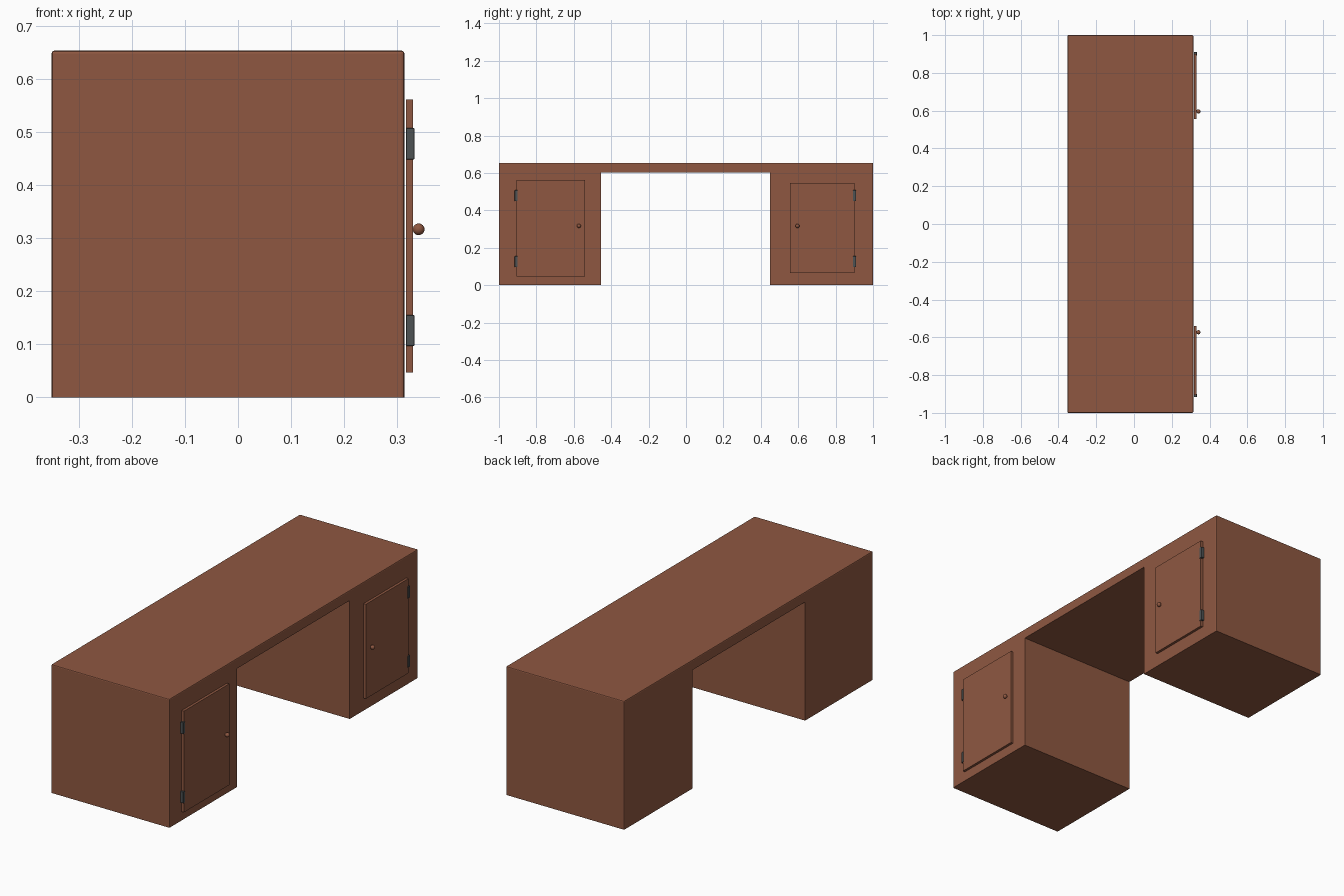
import bpy, bmesh, math
from mathutils import Vector

if "Cube" in bpy.data.objects:
    bpy.data.objects.remove(bpy.data.objects["Cube"])


def material(name, rgb):
    m = bpy.data.materials.new(name)
    m.diffuse_color = (*rgb, 1)
    m.use_nodes = True
    m.node_tree.nodes["Principled BSDF"].inputs["Base Color"].default_value = m.diffuse_color
    return m


wood = material("brown wood", (0.275, 0.097, 0.053))
iron = material("dark grey metal", (0.075, 0.085, 0.088))


def finish(name, bm, mat):
    bmesh.ops.recalc_face_normals(bm, faces=bm.faces[:])
    me = bpy.data.meshes.new(name)
    bm.to_mesh(me)
    bm.free()
    me.materials.append(mat)
    ob = bpy.data.objects.new(name, me)
    bpy.context.collection.objects.link(ob)
    return ob


def box(name, x, y, z, mat, bevel=0.0):
    bm = bmesh.new()
    bmesh.ops.create_cube(bm, size=1)
    for v in bm.verts:
        v.co = Vector([lo + (c + 0.5) * (hi - lo)
                       for c, (lo, hi) in zip(v.co, (x, y, z))])
    if bevel:
        bmesh.ops.bevel(bm, geom=bm.edges[:], offset=bevel, segments=1, affect='EDGES')
    return finish(name, bm, mat)


# Desk body: one bridge-shaped profile swept front to back
BACK, FACE, TOP = -0.352, 0.314, 0.654
profile = [(-1, 0), (-0.455, 0), (-0.455, 0.603), (0.45, 0.603),
           (0.45, 0), (1, 0), (1, TOP), (-1, TOP)]
bm = bmesh.new()
face = bm.faces.new([bm.verts.new((BACK, y, z)) for y, z in profile])
ext = bmesh.ops.extrude_face_region(bm, geom=[face])
for v in ext["geom"]:
    if isinstance(v, bmesh.types.BMVert):
        v.co.x = FACE
# Soften the outer top and corner edges
outer = [e for e in bm.edges
         if all(v.co.z > TOP - 0.001 for v in e.verts)
         or (all(abs(v.co.y) > 0.999 for v in e.verts)
             and abs(e.verts[0].co.z - e.verts[1].co.z) > 0.1)]
bmesh.ops.bevel(bm, geom=outer, offset=0.005, segments=2, profile=0.5, affect='EDGES')
finish("desk_body", bm, wood)

# Doors with hinges and knobs
doors = [("left", (-0.906, -0.541), (0.047, 0.562), (-0.916, -0.900), -0.573),
         ("right", (0.557, 0.900), (0.066, 0.547), (0.892, 0.910), 0.596)]
for side, y, z, hinge_y, knob_y in doors:
    box(side + "_door", (0.317, 0.330), y, z, wood)
    for level, hz in (("lower", (0.097, 0.155)), ("upper", (0.449, 0.508))):
        box(f"{side}_{level}_hinge", (0.317, 0.333), hinge_y, hz, iron, 0.001)
    bm = bmesh.new()
    bmesh.ops.create_uvsphere(bm, u_segments=24, v_segments=12, radius=0.011)
    bmesh.ops.translate(bm, verts=bm.verts, vec=(0.341, knob_y, 0.317))
    for f in bm.faces:
        f.smooth = True
    finish(side + "_knob", bm, wood)
